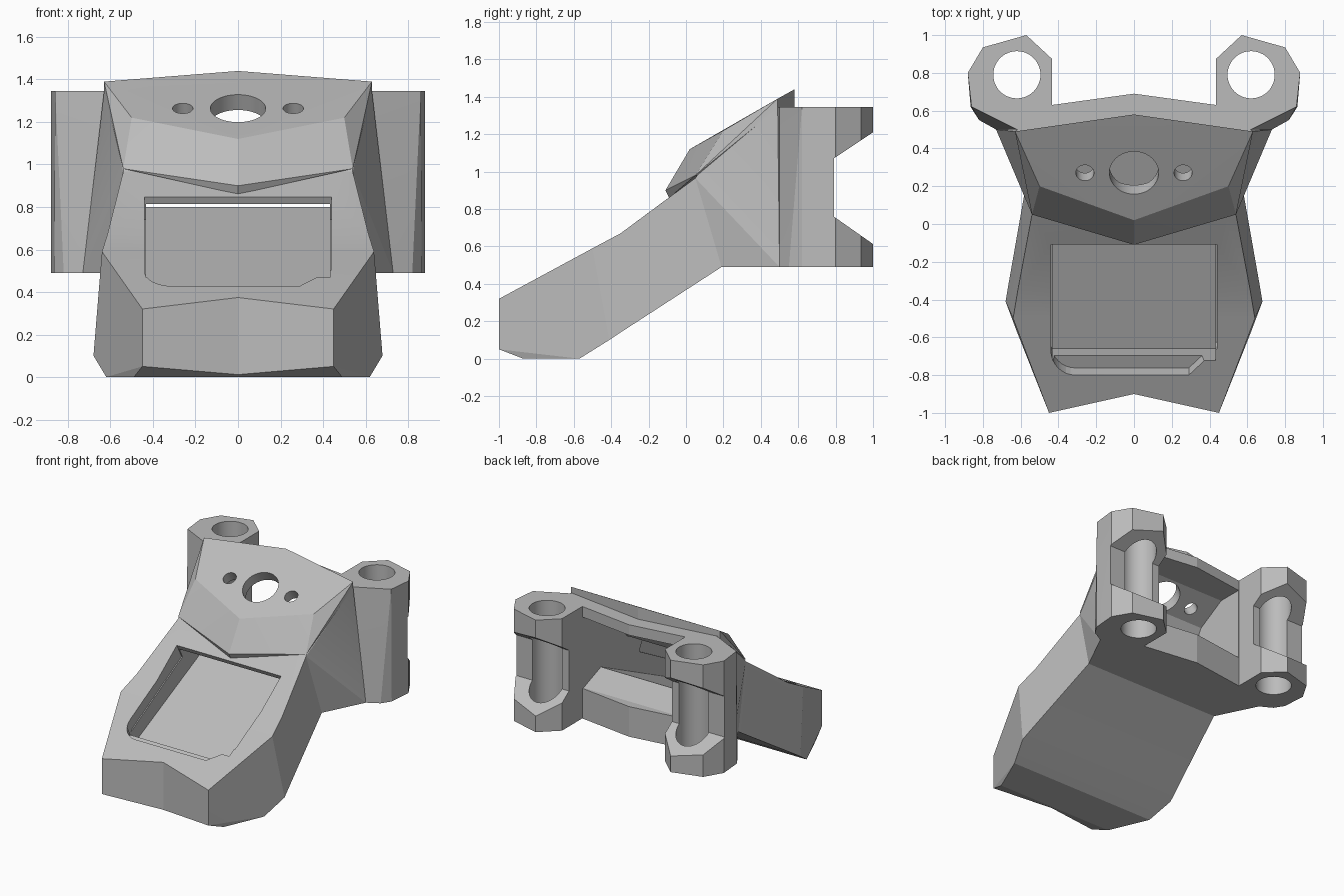
import bpy, bmesh, math
from mathutils import Vector, Matrix

cube = bpy.data.objects.get("Cube")
if cube:
    bpy.data.objects.remove(cube, do_unlink=True)

grey = bpy.data.materials.new("plain grey")
grey.use_nodes = True
grey.diffuse_color = (0.5, 0.5, 0.5, 1)
grey.node_tree.nodes["Principled BSDF"].inputs["Base Color"].default_value = (0.5, 0.5, 0.5, 1)


def to_object(name, bm):
    bmesh.ops.recalc_face_normals(bm, faces=bm.faces)
    mesh = bpy.data.meshes.new(name)
    bm.to_mesh(mesh)
    bm.free()
    mesh.materials.append(grey)
    ob = bpy.data.objects.new(name, mesh)
    bpy.context.collection.objects.link(ob)
    return ob


def hull(name, points, mirrored=True):
    """Convex block around points, with their mirror images if wanted."""
    pts = set(points)
    if mirrored:
        pts |= {(-x, y, z) for x, y, z in points}
    bm = bmesh.new()
    verts = [bm.verts.new(p) for p in sorted(pts)]
    res = bmesh.ops.convex_hull(bm, input=verts)
    junk = {v for v in res["geom_interior"] + res["geom_unused"]
            if isinstance(v, bmesh.types.BMVert)}
    bmesh.ops.delete(bm, geom=list(junk), context='VERTS')
    bmesh.ops.dissolve_limit(bm, angle_limit=0.005, verts=bm.verts, edges=bm.edges)
    return to_object(name, bm)


def prism(name, base, offset):
    """Closed outline swept along an offset."""
    bm = bmesh.new()
    face = bm.faces.new([bm.verts.new(p) for p in base])
    res = bmesh.ops.extrude_face_region(bm, geom=[face], use_keep_orig=True)
    bmesh.ops.translate(bm, vec=Vector(offset),
                        verts=[v for v in res["geom"] if isinstance(v, bmesh.types.BMVert)])
    return to_object(name, bm)


def side_prism(name, profile, x0, x1):
    return prism(name, [(x0, y, z) for y, z in profile], (x1 - x0, 0, 0))


def drill(name, centre, radius, depth, tilt=0.0):
    bm = bmesh.new()
    bmesh.ops.create_cone(bm, cap_ends=True, segments=48, radius1=radius, radius2=radius,
                          depth=depth, matrix=Matrix.Translation(centre) @ Matrix.Rotation(tilt, 4, 'X'))
    return to_object(name, bm)


# Nose block
bend = [(0.615, -0.35, 0.67), (0.67, -0.35, 0.14)]
nose = hull("bracket_body", [(0.45, -1, 0.32), (0.45, -1, 0.05), (0.49, -0.87, 0), (0.62, -0.57, 0),
                             (0.64, -0.5, 0.59), (0.68, -0.41, 0.10)] + bend)

# Middle and rear blocks
waist = [(0.575, 0.19, 0.49), (0.54, 0.05, 0.965)]
adds = [
    hull("middle", bend + waist + [(0.515, 0.15, 1.04)]),
    hull("rear", waist + [(0.5, 0.2, 1.2), (0.63, 0.49, 1.345), (0.73, 0.5, 0.49),
                          (0.435, 0.63, 1.345), (0.435, 0.63, 0.49),
                          (0, 0.69, 1.345), (0, 0.69, 0.49)]),
    # Sloped hood with a pointed front
    hull("hood", [(0, 0.02, 1.12), (0.5, 0.2, 1.22), (0.63, 0.49, 1.39), (0, 0.58, 1.44),
                  (0, -0.11, 0.9), (0.54, 0.05, 0.98), (0, -0.09, 0.86),
                  (0.63, 0.49, 1.34), (0, 0.58, 1.34), (0.5, 0.2, 0.98)]),
]
cuts = []

# Ears with a post hole and an angled rear notch
ear_plan = [(0.435, 0.55), (0.435, 0.875), (0.57, 1.0), (0.80, 0.935), (0.88, 0.8)]
ear_top = ear_plan + [(0.86, 0.62), (0.62, 0.5)]
ear_low = ear_plan + [(0.865, 0.62), (0.82, 0.55), (0.73, 0.5)]
notch = [(0.79, 0.76), (0.79, 1.07), (1.1, 1.277), (1.1, 0.543)]
for s in (1, -1):
    adds.append(hull("ear", [(s * x, y, 1.345) for x, y in ear_top]
                     + [(s * x, y, 0.49) for x, y in ear_low], False))
    cuts.append(side_prism("notch", notch, s * 0.4, s * 1.0))
    cuts.append(drill("post_hole", (s * 0.62, 0.79, 0.9), 0.125, 1.4))

# V notch in the front
cuts.append(prism("front_notch", [(-0.54, -1.02, -0.1), (0, -0.9, -0.1), (0.54, -1.02, -0.1),
                                  (0, -1.2, -0.1)], (0, 0, 0.8)))

# Shallow pocket with one round and one chamfered corner
outline = [(-0.44, -0.09), (0.44, -0.09), (0.44, -0.66), (0.29, -0.8)]
for i in range(9):
    a = math.radians(270 - i * 90 / 8)
    outline.append((-0.31 + 0.13 * math.cos(a), -0.67 + 0.13 * math.sin(a)))
normal = Vector((0, -0.475, 0.88))
base = [Vector((x, y, 0.32 + 0.54 * (y + 1))) + normal * 0.12 for x, y in outline]
cuts.append(prism("pocket", base, normal * -0.2))

# Hollow running from the pocket to the open back
hollow = [(-0.66, 0.29), (0.41, 0.80), (0.62, 0.72), (0.9, 0.72), (0.9, 1.265), (0.44, 1.265),
          (0.22, 1.14), (0.1, 0.92), (-0.10, 0.81), (-0.145, 0.9), (-0.735, 0.5)]
cuts.append(side_prism("hollow", hollow, -0.432, 0.432))

# Holes through the hood
for x, r in ((0, 0.13), (0.26, 0.048), (-0.26, 0.048)):
    cuts.append(drill("hood_hole", (x, 0.27, 1.265), r, 0.3, math.radians(30)))

# Combine everything into one solid
for ob, mode in [(o, 'UNION') for o in adds] + [(o, 'DIFFERENCE') for o in cuts]:
    ob.hide_render = True
    mod = nose.modifiers.new(ob.name, 'BOOLEAN')
    mod.operation, mod.solver, mod.object = mode, 'EXACT', ob
bpy.context.view_layer.update()
graph = bpy.context.evaluated_depsgraph_get()
solid = bpy.data.meshes.new_from_object(nose.evaluated_get(graph))
nose.modifiers.clear()
nose.data = solid
for ob in adds + cuts:
    bpy.data.objects.remove(ob, do_unlink=True)
solid.materials.clear()
solid.materials.append(grey)
for poly in solid.polygons:
    poly.material_index = 0

bpy.ops.object.select_all(action='DESELECT')
nose.select_set(True)
bpy.context.view_layer.objects.active = nose
bpy.ops.object.shade_smooth_by_angle(angle=math.radians(12))
